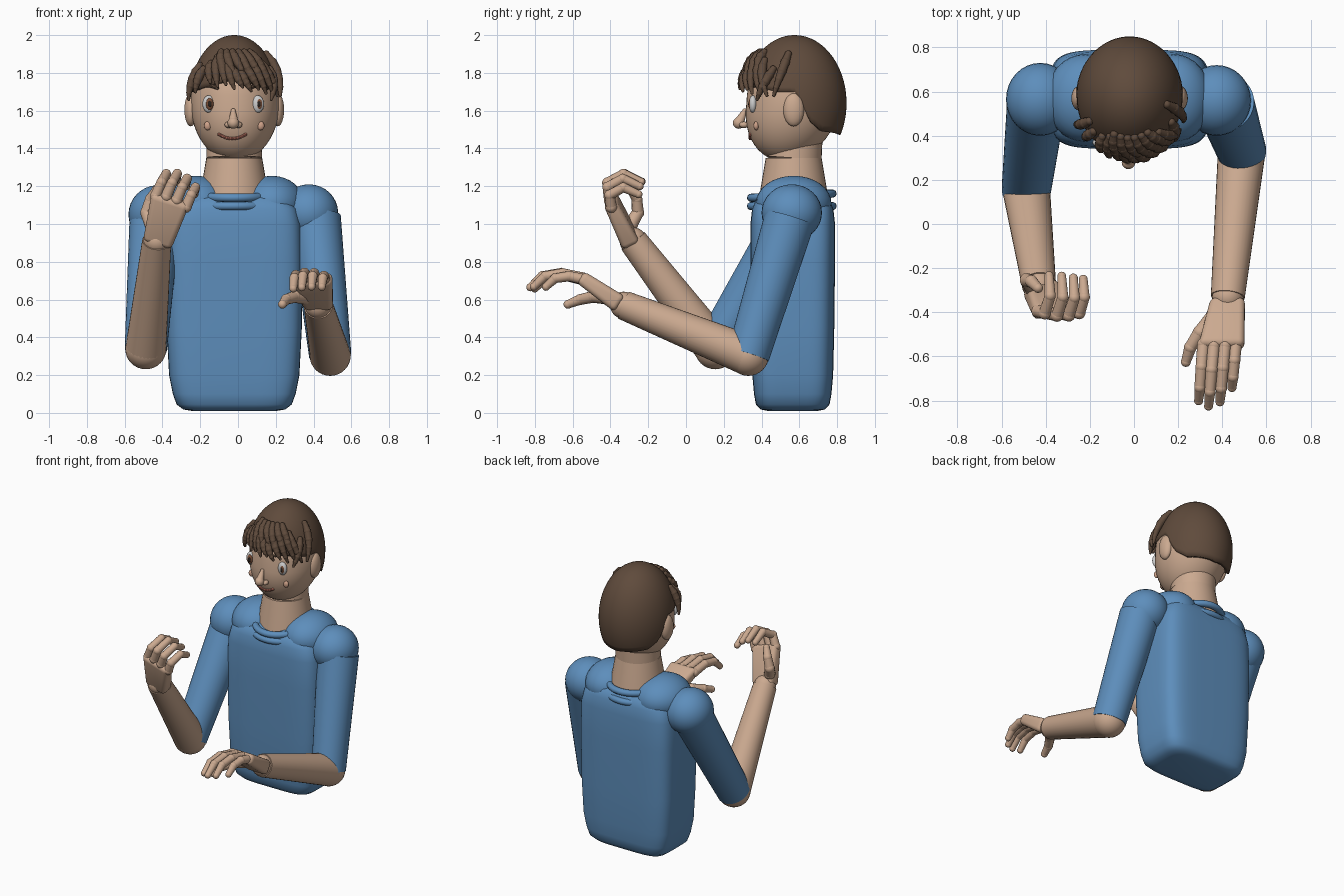
import bpy, bmesh, math
from mathutils import Vector, Matrix

if "Cube" in bpy.data.objects:
    bpy.data.objects.remove(bpy.data.objects["Cube"])

CX = -0.02


def material(name, rgb):
    m = bpy.data.materials.new(name)
    m.diffuse_color = (*rgb, 1)
    m.use_nodes = True
    m.node_tree.nodes["Principled BSDF"].inputs["Base Color"].default_value = m.diffuse_color
    return m


BLUE = material("blue_cloth", (0.11, 0.27, 0.5))
SKIN = material("skin", (0.6, 0.4, 0.28))
BLUSH = material("blush", (0.62, 0.36, 0.25))
HAIR = material("brown_hair", (0.115, 0.07, 0.045))
WHITE = material("eye_white", (0.7, 0.7, 0.68))
IRIS = material("iris_brown", (0.2, 0.08, 0.04))
DARK = material("dark", (0.02, 0.015, 0.012))
LIP = material("lip", (0.4, 0.14, 0.1))


def smooth(ob, mat, angle=40):
    ob.data.materials.append(mat)
    bpy.ops.object.select_all(action='DESELECT')
    ob.select_set(True)
    bpy.context.view_layer.objects.active = ob
    bpy.ops.object.shade_smooth_by_angle(angle=math.radians(angle))
    return ob


def finish(name, bm, mat, angle=40):
    bmesh.ops.recalc_face_normals(bm, faces=bm.faces)
    me = bpy.data.meshes.new(name)
    bm.to_mesh(me)
    bm.free()
    ob = bpy.data.objects.new(name, me)
    bpy.context.collection.objects.link(ob)
    return smooth(ob, mat, angle)


def ellipsoid(name, c, r, mat, seg=32):
    bm = bmesh.new()
    bmesh.ops.create_uvsphere(bm, u_segments=seg, v_segments=seg // 2, radius=1,
                              matrix=Matrix.Translation(c) @ Matrix.Diagonal((*r, 1)))
    return finish(name, bm, mat)


def limb(name, pts, radii, mat, seg=16, balls=True):
    """Chain of tapered segments with round joints."""
    bm = bmesh.new()
    pts = [Vector(p) for p in pts]
    for p, q, r1, r2 in zip(pts, pts[1:], radii, radii[1:]):
        rot = (q - p).to_track_quat('Z', 'Y').to_matrix().to_4x4()
        bmesh.ops.create_cone(bm, cap_ends=True, segments=seg, radius1=r1, radius2=r2,
                              depth=(q - p).length, matrix=Matrix.Translation((p + q) / 2) @ rot)
    if balls:
        for p, r in zip(pts, radii):
            bmesh.ops.create_uvsphere(bm, u_segments=seg, v_segments=max(6, seg // 2),
                                      radius=r * 1.06, matrix=Matrix.Translation(p))
    return finish(name, bm, mat)


def loft(name, rings, mat, caps=(True, True)):
    bm = bmesh.new()
    vs = [[bm.verts.new(p) for p in ring] for ring in rings]
    n = len(vs[0])
    for a, b in zip(vs, vs[1:]):
        for i in range(n):
            bm.faces.new((a[i], a[(i + 1) % n], b[(i + 1) % n], b[i]))
    if caps[0]:
        bm.faces.new(vs[0])
    if caps[1]:
        bm.faces.new(vs[-1])
    return finish(name, bm, mat)


def squircle(z, hx, hy, e=0.42, n=64):
    ring = []
    for i in range(n):
        c, s = math.cos(2 * math.pi * i / n), math.sin(2 * math.pi * i / n)
        ring.append((CX + hx * math.copysign(abs(c) ** e, c),
                     0.565 + hy * math.copysign(abs(s) ** e, s), z))
    return ring


# Torso
profile = [(0.01, .22, .13), (0.018, .27, .17), (0.045, .305, .195), (0.1, .325, .205),
           (0.2, .345, .214), (0.45, .358, .22), (0.8, .362, .224), (1.0, .355, .224),
           (1.08, .335, .215), (1.13, .29, .195), (1.16, .2, .15)]
loft("torso", [squircle(*p) for p in profile], BLUE)

# Shoulders
ellipsoid("left_trapezius", (-0.22, .57, 1.11), (.18, .2, .145), BLUE)
ellipsoid("right_trapezius", (0.18, .57, 1.11), (.17, .2, .145), BLUE)
ellipsoid("left_shoulder", (-0.425, .565, 1.05), (.155, .165, .155), BLUE)
ellipsoid("right_shoulder", (0.375, .56, 1.06), (.155, .16, .15), BLUE)

# Collar rings
for i, (z, k, tilt) in enumerate([(1.15, .9, 3), (1.095, .98, 0)]):
    bpy.ops.mesh.primitive_torus_add(major_radius=.2, minor_radius=.022, major_segments=48,
                                     minor_segments=12, location=(CX, .56, z),
                                     rotation=(math.radians(tilt), 0, 0))
    ring = bpy.context.object
    ring.name = f"collar_ring_{i + 1}"
    ring.scale = (k, 1.07, 1)
    smooth(ring, BLUE)

# Neck
limb("neck", [(CX, .57, 1.1), (CX, .57, 1.22), (CX, .57, 1.35), (CX, .58, 1.5)],
     [.19, .17, .148, .145], SKIN, 32, False)

# Head, with the jaw pushed forward
HC, HR = (CX + .005, .57, 1.64), (.235, .25, .31)
head = ellipsoid("head", HC, HR, SKIN, 48)
for v in head.data.vertices:
    v.co.y += .15 * min(0, v.co.z - HC[2])


def face(x, z, out=0.0):
    k = 1 - ((x - HC[0]) / HR[0]) ** 2 - ((z - HC[2]) / HR[2]) ** 2
    return (x, HC[1] - HR[1] * math.sqrt(max(k, 0)) + .15 * min(0, z - HC[2]) - out, z)


# Facial features, mirrored about the head centre
for side, s in (("left", -1), ("right", 1)):
    ex = CX - .005 + .13 * s
    ellipsoid(side + "_eye", face(ex, 1.635), (.033, .022, .046), WHITE, 24)
    ellipsoid(side + "_iris", face(ex + .005, 1.635, .014), (.02, .012, .032), IRIS, 20)
    ellipsoid(side + "_pupil", face(ex + .006, 1.635, .023), (.01, .006, .017), DARK, 16)
    ellipsoid(side + "_cheek", face(CX + .14 * s, 1.52), (.02, .014, .024), BLUSH, 16)
    ellipsoid(side + "_nostril", face(CX + .027 * s - .004, 1.525, .015), (.02, .025, .017), SKIN, 16)
    ellipsoid(side + "_ear", (CX + .23 * s, .57, 1.605), (.034, .055, .088), SKIN, 24)
    limb(side + "_eyebrow", [face(ex + d * s, 1.72 + h, .005) for d, h in
                             ((-.045, 0), (-.015, .013), (.02, .014), (.05, -.004))],
         [.009, .012, .011, .006], HAIR, 8)
limb("nose", [face(CX - .005, 1.6, .005), face(CX - .005, 1.535, .04)], [.012, .029], SKIN, 20)
limb("mouth", [face(CX - .01 + x, 1.452 + 4.5 * x * x, .003) for x in
               [-.07 + .02 * i for i in range(8)]], [.008] * 8, LIP, 8)

# Hair cap: hairline drops from the forehead to the nape
RC, RR = (CX, .575, 1.64), (.243, .275, .36)


def hair_point(a, z, out=0.0):
    s = math.sqrt(max(0, 1 - ((z - RC[2]) / RR[2]) ** 2))
    return (RC[0] + (RR[0] * s + out) * math.sin(a), RC[1] - (RR[1] * s + out) * math.cos(a), z)


def hairline(a):
    b = abs(math.degrees(a))
    knots = [(0, 1.77), (70, 1.7), (92, 1.7), (108, 1.54), (125, 1.49), (180, 1.47)]
    for (a0, z0), (a1, z1) in zip(knots, knots[1:]):
        if b <= a1:
            return z0 + (z1 - z0) * (b - a0) / (a1 - a0)
    return 1.47


N, M = 72, 20
angles = [-math.pi + 2 * math.pi * i / N for i in range(N)]
rings = []
for j in range(M + 1):
    ring = []
    for a in angles:
        t = math.acos((hairline(a) - RC[2]) / RR[2]) * max(j / M, .005)
        ring.append(hair_point(a, RC[2] + RR[2] * math.cos(t)))
    rings.append(ring)
cap = loft("hair_cap", rings, HAIR, (True, False))
sol = cap.modifiers.new("thickness", 'SOLIDIFY')
sol.thickness, sol.offset = .03, -1

# Hair locks: start angle and height, end angle and height
locks = [(-38 + 9 * i, 1.85 + .04 * math.sin(i), -30 + 10 * i, 1.75 - .006 * i - .015 * (i % 2))
         for i in range(10)]
locks += [(-25 + 11 * i, 1.91, -10 + 11 * i, 1.775 + .012 * (i % 3)) for i in range(6)]
locks += [(80, 1.9, 68, 1.68), (62, 1.82, 48, 1.66), (-62, 1.84, -66, 1.66), (-50, 1.82, -52, 1.7)]
for i, (a0, z0, a1, z1) in enumerate(locks):
    pts = [hair_point(math.radians(a0 + (a1 - a0) * t), z0 + (z1 - z0) * t,
                      .004 + .035 * t * (1.5 - t)) for t in (0, .2, .4, .6, .8, 1)]
    limb(f"hair_lock_{i + 1}", pts, [.018, .024, .024, .02, .015, .008], HAIR, 10)


# Arms
def arm(side, shoulder, elbow, wrist):
    limb(side + "_sleeve", [shoulder, elbow], [.135, .112], BLUE, 32, False)
    limb(side + "_forearm", [elbow, wrist], [.108, .077], SKIN, 32, False)
    ellipsoid(side + "_elbow", elbow, (.109, .109, .109), SKIN)
    ellipsoid(side + "_wrist", wrist, (.072, .072, .072), SKIN, 24)


arm("right", (.41, .55, 1.03), (.488, .33, .305), (.425, -.33, .57))
arm("left", (-.44, .56, 1.02), (-.488, .155, .34), (-.43, -.28, .91))


# Hands
def hand(side, wrist, knuckle, across, bases, bends, scales, thumb):
    w, k, s = Vector(wrist), Vector(knuckle), Vector(across).normalized()
    n = (k - w).cross(s).normalized()
    bm = bmesh.new()
    bmesh.ops.create_cube(bm, size=2)
    for v in bm.verts:
        x, y, z = v.co
        end, half, thick = (k, .105, .036) if z > 0 else (w, .078, .05)
        v.co = end + s * half * x + n * thick * y
    bmesh.ops.bevel(bm, geom=bm.edges[:], offset=.028, segments=4, profile=.5, affect='EDGES')
    finish(side + "_palm", bm, SKIN, 60)
    for i, (b, f) in enumerate(zip(bases, scales)):
        pts = [Vector(b)] + [Vector(b) + Vector(d) * f for d in bends]
        limb(f"{side}_finger_{i + 1}", pts, [.029, .027, .025, .02], SKIN, 14)
    limb(side + "_thumb", thumb, [.036, .032, .028, .022], SKIN, 14)


hand("right", (.425, -.35, .575), (.395, -.56, .72), (1, 0, 0),
     [(.315, -.545, .705), (.362, -.55, .715), (.412, -.55, .715), (.462, -.535, .705)],
     [(-.01, -.11, .025), (-.018, -.21, .01), (-.024, -.275, -.05)], (.93, 1, .93, .75),
     [(.36, -.42, .61), (.3, -.49, .615), (.255, -.56, .6), (.235, -.625, .575)])
hand("left", (-.425, -.29, .9), (-.355, -.405, 1.14), (.95, 0, -.3),
     [(-.435, -.395, 1.15), (-.38, -.405, 1.145), (-.325, -.405, 1.125), (-.275, -.395, 1.09)],
     [(.03, -.01, .07), (.055, .07, .115), (.05, .16, .075)], (1, 1.05, 1, .9),
     [(-.46, -.29, 1.0), (-.485, -.255, 1.06), (-.465, -.26, 1.13), (-.435, -.29, 1.18)])
